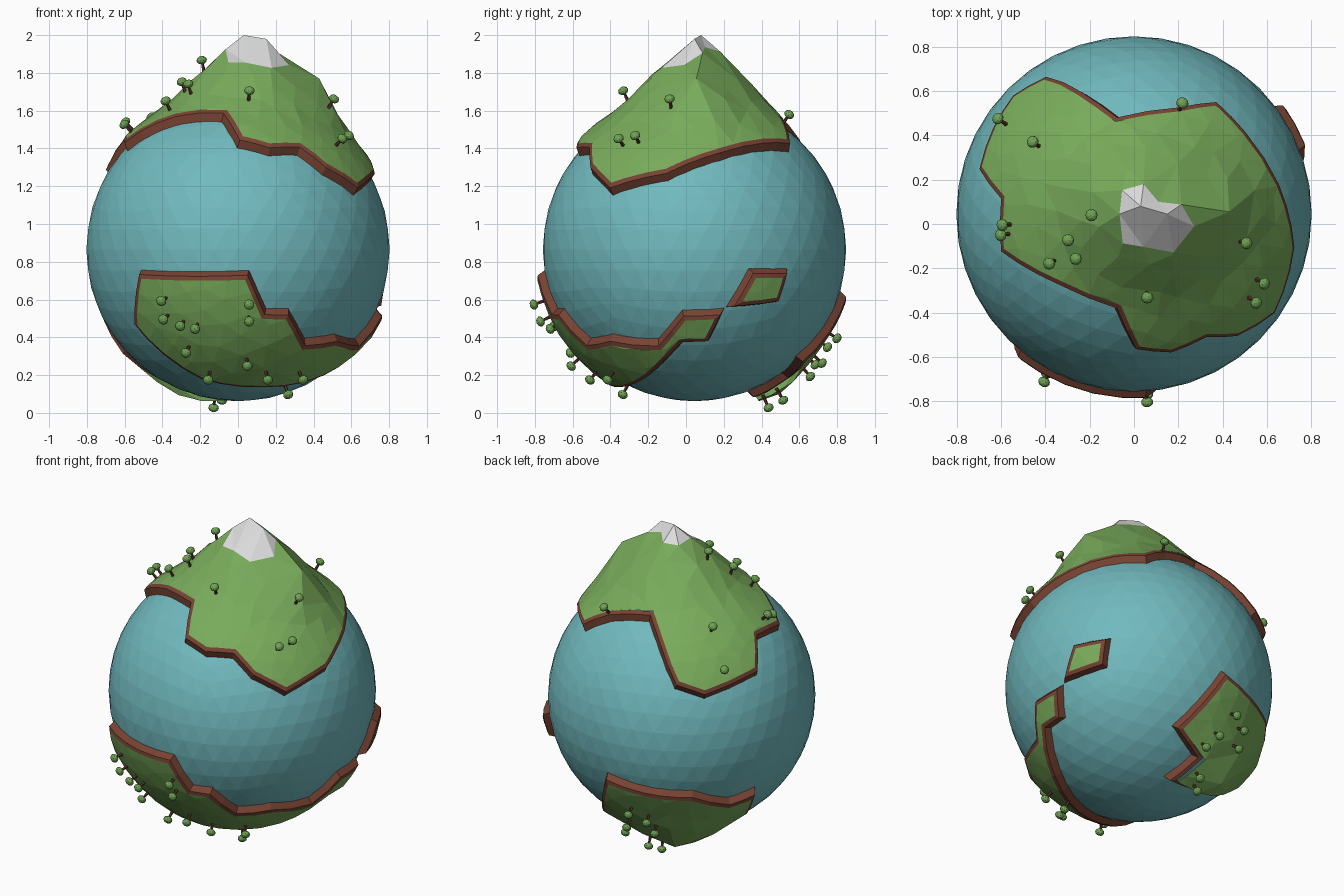
import bpy, bmesh, math, random
from mathutils import Vector
from mathutils.bvhtree import BVHTree
from mathutils.geometry import delaunay_2d_cdt

if "Cube" in bpy.data.objects:
    bpy.data.objects.remove(bpy.data.objects["Cube"])

random.seed(4)
CENTRE = Vector((0, 0.045, 0.865))   # centre of the globe
R_SEA, R_BASE, R_LAND = 0.803, 0.79, 0.848


def material(name, rgb):
    m = bpy.data.materials.new(name)
    m.diffuse_color = (*rgb, 1)
    m.use_nodes = True
    m.node_tree.nodes["Principled BSDF"].inputs["Base Color"].default_value = m.diffuse_color
    return m


WATER = material("water teal", (0.165, 0.49, 0.52))
GRASS = material("grass green", (0.19, 0.41, 0.105))
EARTH = material("earth brown", (0.19, 0.057, 0.033))
SNOW = material("snow white", (0.72, 0.72, 0.72))
LEAF = material("leaf green", (0.16, 0.37, 0.09))
BARK = material("bark brown", (0.10, 0.03, 0.02))


def finish(name, bm, mats):
    me = bpy.data.meshes.new(name)
    bm.to_mesh(me)
    ob = bpy.data.objects.new(name, me)
    ob.location = CENTRE
    for m in mats:
        me.materials.append(m)
    bpy.context.collection.objects.link(ob)
    return ob


# ---- sea: faceted ball
bm = bmesh.new()
bmesh.ops.create_icosphere(bm, subdivisions=4, radius=R_SEA)
finish("sea", bm, [WATER])
bm.free()


class Chart:
    """Flat map of the globe around a centre direction."""
    def __init__(self, c):
        self.c = c.normalized()
        self.e1 = self.c.orthogonal().normalized()
        self.e2 = self.c.cross(self.e1)

    def flat(self, d):
        d = d.normalized()
        a = d.angle(self.c)
        t = Vector((d.dot(self.e1), d.dot(self.e2)))
        return t.normalized() * a if a > 1e-6 else Vector((0, 0))

    def ball(self, p):
        a = p.length
        if a < 1e-6:
            return self.c.copy()
        return self.c * math.cos(a) + (self.e1 * p.x + self.e2 * p.y) / a * math.sin(a)


def anticlockwise(loop):
    area = sum(p.x * q.y - p.y * q.x for p, q in zip(loop, loop[1:] + loop[:1]))
    return loop if area > 0 else loop[::-1]


def inset(loop, d):
    out = []
    for i, p in enumerate(loop):
        a = (p - loop[i - 1]).normalized()
        b = (loop[(i + 1) % len(loop)] - p).normalized()
        na, nb = Vector((-a.y, a.x)), Vector((-b.y, b.x))
        n = (na + nb).normalized()
        out.append(p + n * d / max(0.45, n.dot(na)))
    return out


def height(d, peaks):
    h = 0
    for v, width, power in peaks:
        k = max(0, 1 - d.angle(v) / width)
        h = max(h, (v.length - R_LAND) * k ** power)
    return R_LAND + h


def continent(name, corners, edge, peaks=(), cap=()):
    """edge: insets of cliff foot, cliff top and grass edge from the outline."""
    corners = [Vector(c) for c in corners]
    ch = Chart(sum((c.normalized() for c in corners), Vector()))
    # split long coast lines so they follow the globe
    coast = []
    for a, b in zip(corners, corners[1:] + corners[:1]):
        n = max(1, math.ceil(a.angle(b) / 0.17))
        coast += [ch.flat(a.normalized().lerp(b.normalized(), i / n)) for i in range(n)]
    coast = anticlockwise(coast)
    inner = inset(coast, edge[2])
    rings = [(inset(coast, edge[0]), R_BASE), (inset(coast, edge[1]), R_LAND - .006), (inner, R_LAND)]
    bm = bmesh.new()
    vr = [[bm.verts.new(ch.ball(p) * r) for p in ring] for ring, r in rings]
    n = len(coast)
    # brown cliff and brown rim
    for lo, hi in zip(vr, vr[1:]):
        for i in range(n):
            j = (i + 1) % n
            bm.faces.new((lo[i], lo[j], hi[j], hi[i])).material_index = 1
    # grass, snow cap and inner points
    pts = list(inner)
    faces = [list(range(n))]
    if cap:
        faces.append(list(range(n, n + len(cap))))
        pts += anticlockwise([ch.flat(Vector(c)) for c in cap])
    tops = [ch.flat(v) for v, _, _ in peaks]
    pts += tops
    for i in range(-8, 9):
        for j in range(-8, 9):
            p = Vector((i + 0.5 * (j % 2), j * 0.87)) * 0.16
            p += Vector((random.uniform(-.03, .03), random.uniform(-.03, .03)))
            if all((p - t).length > 0.17 for t in tops):
                pts.append(p)
    vs, _, fs, _, _, of = delaunay_2d_cdt(pts, [], faces, 1, 1e-5)
    gv = []
    for p in vs:
        d = ch.ball(p)
        gv.append(bm.verts.new(d * height(d, peaks)))
    for f, src in zip(fs, of):
        if src:
            bm.faces.new([gv[k] for k in f]).material_index = 2 if 1 in src else 0
    bmesh.ops.delete(bm, geom=[v for v in bm.verts if not v.link_faces], context='VERTS')
    bmesh.ops.remove_doubles(bm, verts=bm.verts, dist=1e-4)
    finish(name, bm, [GRASS, EARTH, SNOW])
    tree = BVHTree.FromBMesh(bm)
    bm.free()
    return tree


# ---- northern continent with a twin snowy peak and a shoulder
coast_xy = [(-.4, .625), (-.32, .6), (-.077, .44), (.2, .485), (.375, .51), (.51, .37),
            (.66, .135), (.73, -.15), (.64, -.45), (.47, -.555), (.33, -.56), (.17, -.63),
            (.01, -.615), (-.077, -.43), (-.334, -.325), (-.605, -.17), (-.605, .07),
            (-.704, .205), (-.64, .395), (-.55, .54)]
north = [(x, y, math.sqrt(0.72 - x * x - y * y)) for x, y in coast_xy]
peaks = [(Vector((.03, .035, 1.135)), .55, 1.6), (Vector((.15, -.0, 1.115)), .55, 1.6),
         (Vector((.43, .01, .905)), .35, 1.2)]
cap = [(x, y, .97) for x, y in [(-.06, 0), (-.05, .1), (.04, .125), (.1, .05), (.2, .04),
                                (.27, -.055), (.18, -.175), (.04, -.145), (-.05, -.13)]]
north_land = continent("northern_continent", north, (-.035, 0, .03), peaks, cap)

# ---- southern front continent and its small island
LOW_EDGE = (-.012, .02, .048)
south_land = continent("southern_continent", [
    (-.55, -.66, -.12), (.06, -.84, -.12), (.155, -.77, -.335), (.28, -.73, -.335),
    (.37, -.58, -.5), (.53, -.45, -.47), (.65, -.2, -.5), (.76, -.065, -.335),
    (.76, .16, -.33), (.68, .08, -.5), (.68, -.06, -.51), (.6, -.13, -.58),
    (.45, -.23, -.68), (.12, -.39, -.74), (-.2, -.44, -.7), (-.5, -.5, -.49), (-.57, -.5, -.4)], LOW_EDGE)
continent("small_island", [(.77, .185, -.32), (.785, .305, -.11), (.67, .515, -.11), (.655, .46, -.29)],
          LOW_EDGE)

# ---- rear continent with a low hill
rear_land = continent("rear_continent", [
    (0, .83, -.24), (-.26, .77, -.29), (-.52, .62, -.31), (-.65, .4, -.41), (-.73, .24, -.36),
    (-.62, .17, -.56), (-.18, .29, -.79), (.04, .30, -.79), (-.03, .5, -.7), (.2, .58, -.61)], LOW_EDGE,
    [(Vector((-.27, .46, -.78)) * .98, .42, 1.3)])


# ---- trees: thin trunk and a small faceted crown, pointing away from the globe
def tree(bm, land, d):
    d = Vector(d).normalized()
    hit = land.ray_cast(d * 2, -d)[0]
    ground = hit.length if hit else R_LAND
    rot = d.to_track_quat('Z', 'Y')
    trunk = bmesh.ops.create_cone(bm, cap_ends=True, segments=5, radius1=.011, radius2=.007, depth=.07)
    for v in trunk["verts"]:
        v.co = rot @ (v.co + Vector((0, 0, ground + .015)))
    for f in {f for v in trunk["verts"] for f in v.link_faces}:
        f.material_index = 1
    crown = bmesh.ops.create_icosphere(bm, subdivisions=2, radius=.028)
    for v in crown["verts"]:
        v.co = rot @ (Vector((v.co.x, v.co.y, v.co.z * .8)) + Vector((0, 0, ground + .055)))


def forest(name, land, places):
    bm = bmesh.new()
    for p in places:
        tree(bm, land, p)
    finish(name, bm, [LEAF, BARK])
    bm.free()


forest("northern_trees", north_land, [
    (-.62, .435, .5), (-.47, .335, .72), (.22, .505, .72), (-.19, -.005, .99), (-.29, -.115, .865),
    (-.26, -.2, .865), (-.385, -.225, .79), (-.6, -.05, .68), (-.6, -.095, .66),
    (.06, -.375, .835), (.52, -.135, .815), (.59, -.315, .605), (.55, -.4, .585)])
front_xz = [(-.41, .59), (-.4, .49), (-.31, .455), (-.23, .44), (-.28, .31), (.06, .57),
            (.06, .48), (.05, .24), (.16, .165), (-.16, .165), (.27, .085), (.35, .165)]
forest("southern_trees", south_land,
       [(x, -math.sqrt(.83 - x * x - (z - .865) ** 2), z - .865) for x, z in front_xz])
forest("rear_trees", rear_land, [
    (-.14, .77, -.48), (-.24, .715, -.525), (-.25, .64, -.61), (-.07, .685, -.61),
    (-.016, .62, -.68), (-.085, .465, -.79), (-.127, .386, -.824)])
